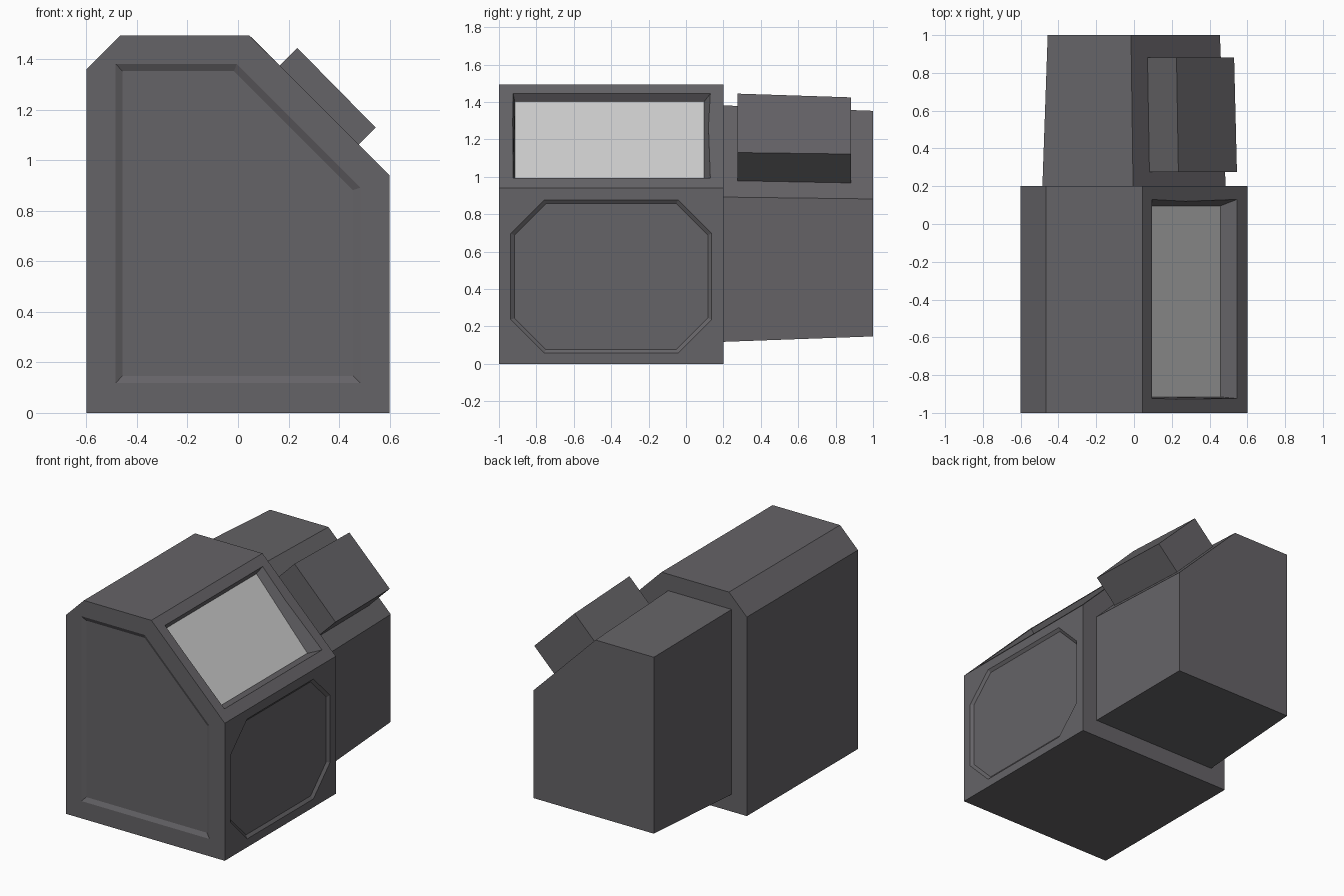
import bpy, bmesh
from mathutils import Vector

if "Cube" in bpy.data.objects:
    bpy.data.objects.remove(bpy.data.objects["Cube"])


def material(name, colour):
    m = bpy.data.materials.new(name)
    m.diffuse_color = colour
    m.use_nodes = True
    m.node_tree.nodes["Principled BSDF"].inputs["Base Color"].default_value = m.diffuse_color
    return m


DARK = material("dark_casing", (0.13, 0.125, 0.135, 1))
PALE = material("pale_screen", (0.62, 0.62, 0.62, 1))


def mesh_object(name, bm, mat):
    bmesh.ops.recalc_face_normals(bm, faces=bm.faces)
    me = bpy.data.meshes.new(name)
    bm.to_mesh(me)
    bm.free()
    me.materials.append(mat)
    ob = bpy.data.objects.new(name, me)
    bpy.context.collection.objects.link(ob)
    return ob


def loft(name, ring_a, ring_b, mat=DARK):
    """Closed solid between two rings with equal point counts."""
    bm = bmesh.new()
    a = [bm.verts.new(p) for p in ring_a]
    b = [bm.verts.new(p) for p in ring_b]
    bm.faces.new(a)
    bm.faces.new(b[::-1])
    for i in range(len(a)):
        j = (i + 1) % len(a)
        bm.faces.new((a[i], b[i], b[j], a[j]))
    return mesh_object(name, bm, mat)


def xz(points, y):
    return [Vector((x, y, z)) for x, z in points]


def yz(points, x):
    return [Vector((x, y, z)) for y, z in points]


def recess(target, name, rim, floor):
    """Cut a sloped-wall recess, extending the cutter outside the rim."""
    cutter = loft(name + "_cutter", [r * 2 - f for r, f in zip(rim, floor)], floor)
    cutter.hide_render = True
    cutter.hide_set(True)
    mod = target.modifiers.new(name, "BOOLEAN")
    mod.operation = "DIFFERENCE"
    mod.solver = "EXACT"
    mod.object = cutter


# Main casing
profile = [(-0.6, 0), (0.6, 0), (0.6, 0.94), (0.045, 1.495), (-0.465, 1.495), (-0.6, 1.36)]
casing = loft("main_casing", xz(profile, -1), xz(profile, 0.2))

# Recessed front panel; the same outlines give the tapered rear housing
wide = [(-0.485, 0.118), (0.485, 0.118), (0.485, 0.892), (-0.005, 1.382), (-0.485, 1.382)]
narrow = [(-0.457, 0.147), (0.455, 0.147), (0.455, 0.882), (-0.016, 1.353), (-0.457, 1.353)]
recess(casing, "front_panel", xz(wide, -1), xz(narrow, -0.985))
loft("rear_housing", xz(wide, 0.2), xz(narrow, 1.0))


# Octagonal recess on the right side
def octagon(inset):
    hy, hz, c = 0.537 - inset, 0.41 - inset, 0.18 - inset * 0.59
    pts = [(-hy, -hz + c), (-hy + c, -hz), (hy - c, -hz), (hy, -hz + c),
           (hy, hz - c), (hy - c, hz), (-hy + c, hz), (-hy, hz - c)]
    return [(y - 0.4, z + 0.467) for y, z in pts]


recess(casing, "side_panel", yz(octagon(0), 0.6), yz(octagon(0.02), 0.585))


# Sloped screen recess with a pale screen on its floor
def slope_rect(top, bottom, y0, y1):
    return [Vector((top[0], y0, top[1])), Vector((bottom[0], y0, bottom[1])),
            Vector((bottom[0], y1, bottom[1])), Vector((top[0], y1, top[1]))]


rim = slope_rect((0.095, 1.445), (0.545, 0.995), -0.924, 0.13)
floor = slope_rect((0.07, 1.40), (0.455, 0.96), -0.915, 0.095)
recess(casing, "screen_recess", rim, floor)
bm = bmesh.new()
bm.faces.new([bm.verts.new(p + Vector((0.003, 0, 0.003))) for p in floor])
mesh_object("screen", bm, PALE)

# Raised box on the rear slope, sunk slightly into the housing
near = [(0.235, 1.445), (0.545, 1.13), (0.375, 0.96), (0.063, 1.273)]
far = [(0.225, 1.425), (0.53, 1.122), (0.352, 0.944), (0.05, 1.25)]
loft("rear_box", xz(near, 0.275), xz(far, 0.882))
